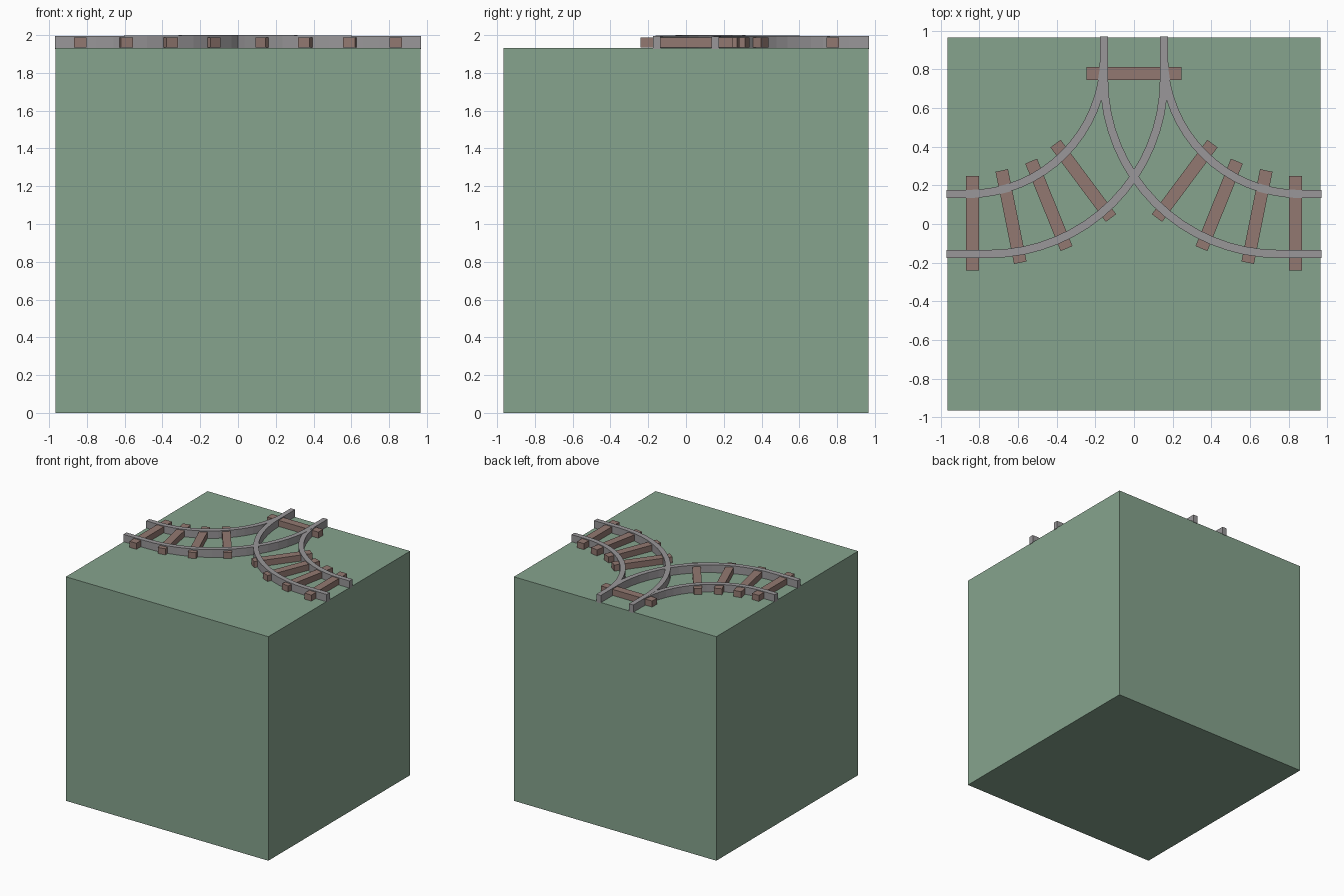
import bpy, bmesh, math
from mathutils import Matrix, Vector

if "Cube" in bpy.data.objects:
    bpy.data.objects.remove(bpy.data.objects["Cube"])

HALF, TOP = 0.966, 1.932


def material(name, color):
    m = bpy.data.materials.new(name)
    m.diffuse_color = (*color, 1)
    m.use_nodes = True
    m.node_tree.nodes["Principled BSDF"].inputs["Base Color"].default_value = m.diffuse_color
    return m


green = material("ground_green", (0.24, 0.37, 0.27))
brown = material("sleeper_brown", (0.29, 0.19, 0.165))
grey = material("rail_grey", (0.32, 0.31, 0.32))


def finish(name, bm, mat):
    bmesh.ops.recalc_face_normals(bm, faces=bm.faces)
    mesh = bpy.data.meshes.new(name)
    bm.to_mesh(mesh)
    bm.free()
    mesh.materials.append(mat)
    obj = bpy.data.objects.new(name, mesh)
    bpy.context.collection.objects.link(obj)
    return obj


def box(name, center, size, angle, mat):
    bm = bmesh.new()
    bmesh.ops.create_cube(bm, size=1, matrix=Matrix.Translation(center)
                          @ Matrix.Rotation(angle, 4, 'Z') @ Matrix.Diagonal((*size, 1)))
    return finish(name, bm, mat)


def sleeper(name, a, b):
    a, b = Vector(a), Vector(b)
    d, c = b - a, (a + b) / 2
    return box(name, (c.x, c.y, 1.961), (d.length, 0.066, 0.052),
               math.atan2(d.y, d.x), brown)


def rail(name, side, corner, offset, top, rise, steps=16):
    """Straight lead-in, quarter arc and straight lead-out, swept as a bar."""
    radius, end = corner + offset, 0.97
    path = [(offset, end, 0.0)]
    path += [(-corner + radius * math.cos(i / steps * math.pi / 2),
              corner - radius * math.sin(i / steps * math.pi / 2),
              i / steps * math.pi / 2) for i in range(steps + 1)]
    path.append((-end, -offset, math.pi / 2))
    bm = bmesh.new()
    rings = []
    for x, y, a in path:
        nx, ny = math.cos(a) * 0.021, -math.sin(a) * 0.021
        z = top + rise * math.sin(2 * a)
        rings.append([bm.verts.new((side * (x + s * nx), y + s * ny, h))
                      for s, h in ((-1, 1.926), (1, 1.926), (1, z), (-1, z))])
    for r, q in zip(rings, rings[1:]):
        for i in range(4):
            j = (i + 1) % 4
            bm.faces.new((r[i], r[j], q[j], q[i]))
    bm.faces.new(rings[0])
    bm.faces.new(rings[-1])
    return finish(name, bm, grey)


# Ground block
box("ground_block", (0, 0, TOP / 2), (2 * HALF, 2 * HALF, TOP), 0, green)

# Sleeper shared by both branches
sleeper("sleeper_shared", (-0.245, 0.778), (0.245, 0.778))

# Mirrored curved branches: rails and sleepers
ends = [((-0.835, 0.247), (-0.835, -0.24)),
        ((-0.684, 0.277), (-0.588, -0.2)),
        ((-0.532, 0.325), (-0.349, -0.127)),
        ((-0.406, 0.416), (-0.119, 0.031))]
for side, label in ((1, "left"), (-1, "right")):
    rail(f"inner_rail_{label}", side, 0.86, -0.155, 1.993, 0.003)
    rail(f"outer_rail_{label}", side, 0.75, 0.155, 1.995, 0.005)
    for i, (a, b) in enumerate(ends):
        sleeper(f"sleeper_{label}_{i + 1}", (side * a[0], a[1]), (side * b[0], b[1]))
